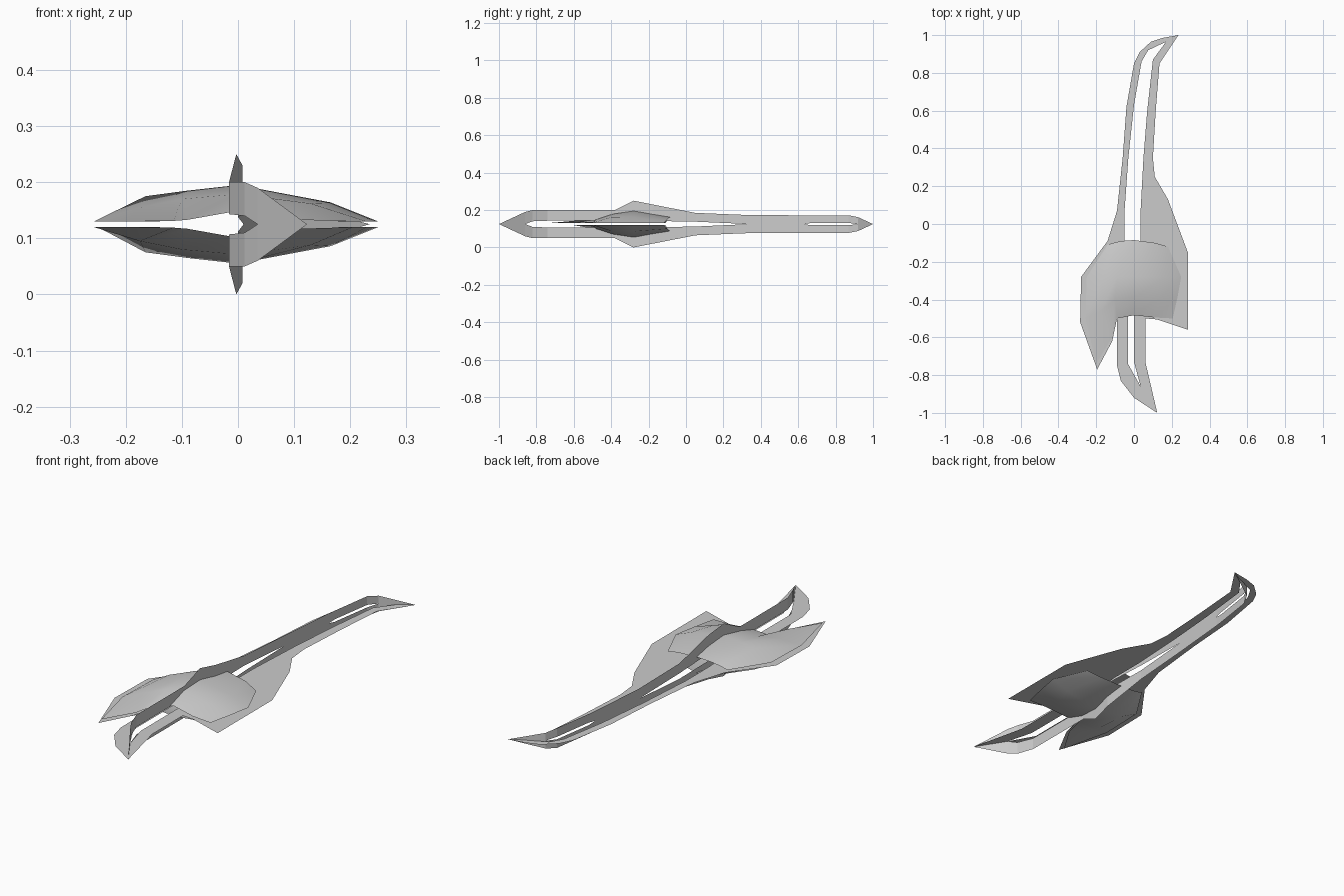
import bpy
import bmesh
import math

MID = 0.125  # height of the symmetry plane

cube = bpy.data.objects.get("Cube")
if cube:
    bpy.data.objects.remove(cube, do_unlink=True)


def make_material(name, rgb):
    material = bpy.data.materials.new(name)
    material.use_nodes = True
    color = (*rgb, 1)
    material.diffuse_color = color
    material.node_tree.nodes["Principled BSDF"].inputs["Base Color"].default_value = color
    return material


hull_grey = make_material("hull grey", (.6, .6, .6))


def finish(bm, name, smooth=False):
    """Turn a bmesh into a named, coloured object."""
    bmesh.ops.remove_doubles(bm, verts=bm.verts, dist=.0005)
    mesh = bpy.data.meshes.new(name)
    bm.to_mesh(mesh)
    bm.free()
    mesh.materials.append(hull_grey)
    obj = bpy.data.objects.new(name, mesh)
    bpy.context.collection.objects.link(obj)
    if smooth:
        bpy.ops.object.select_all(action="DESELECT")
        obj.select_set(True)
        bpy.context.view_layer.objects.active = obj
        bpy.ops.object.shade_smooth_by_angle(angle=math.radians(50))
    return obj


def loft(bm, rows, flip=False):
    """Bridge equal rows of points with quads."""
    grid = [[bm.verts.new(p) for p in row] for row in rows]
    for a, b in zip(grid, grid[1:]):
        for i in range(len(a) - 1):
            quad = [a[i], a[i + 1], b[i + 1], b[i]]
            bm.faces.new(quad[::-1] if flip else quad)


def flat_sheet(name, outer, inner):
    """Thin horizontal sheet between an outer outline and a slot edge."""
    bm = bmesh.new()
    verts = [bm.verts.new((x, y, MID)) for x, y in outer + inner[::-1]]
    face = bm.faces.new(verts)
    face.normal_update()
    if face.normal.z < 0:
        face.normal_flip()
    bmesh.ops.triangulate(bm, faces=[face], ngon_method="EAR_CLIP")
    return finish(bm, name)


# Shared ends of the horizontal blade and of its long slot
nose, tail = (.123, -1), (.235, 1)
slot_front, slot_back = (.035, -.86), (.17, .965)

# Horizontal blade, right half with its swept wing
flat_sheet(
    "right_wing_blade",
    [nose, (0, -.92), (-.07, -.83), (-.09, -.75), (-.09, -.5),
     (-.115, -.62), (-.195, -.77), (-.285, -.52), (-.28, -.28),
     (-.14, -.09), (-.09, .07), (-.06, .35), (-.04, .62), (0, .85),
     (.03, .91), (.09, .965), (.15, .985), tail],
    [slot_front, (-.032, -.74), (-.032, -.45), (-.05, -.1), (-.05, .07),
     (-.03, .35), (0, .63), (.04, .86), (.075, .92), slot_back])

# Horizontal blade, left half with its broad wing
flat_sheet(
    "left_wing_blade",
    [nose, (.06, -.73), (.06, -.5), (.12, -.505), (.285, -.56),
     (.285, -.15), (.18, .13), (.11, .25), (.1, .35), (.115, .6),
     (.135, .85), tail],
    [slot_front, (0, -.73), (0, -.45), (.035, -.1), (.035, .07),
     (.05, .35), (.07, .6), (.1, .87), slot_back])

# Vertical blade stations: y, x, half height, half height of the slot
stations = [
    (-1, .123, 0, 0), (-.86, .035, .065, 0), (-.82, .012, .075, .015),
    (-.74, -.016, .075, .018), (-.38, -.016, .075, .018),
    (-.28, -.003, .125, .018), (-.18, .008, .105, .017),
    (.05, 0, .06, .013), (.34, .01, .048, 0), (.63, .035, .047, 0),
    (.67, .04, .047, .006), (.87, .07, .047, .006), (.92, .095, .037, 0),
    (1, .235, 0, 0),
]
bm = bmesh.new()
for side in (1, -1):
    loft(bm, [[(x, y, MID + side * slot), (x, y, MID + side * half)]
              for y, x, half, slot in stations], flip=side < 0)
bmesh.ops.dissolve_degenerate(bm, dist=.0005, edges=bm.edges)
finish(bm, "vertical_blade")

# Domed shell rows from front to back: x, y, height above the middle
shell_rows = [
    [(-.2, -.74, .005), (-.115, -.6, .006), (-.09, -.5, .008),
     (0, -.483, .024), (.11, -.495, .008), (.205, -.5, .005)],
    [(-.257, -.5, .005), (-.175, -.46, .03), (-.1, -.4, .045),
     (0, -.39, .054), (.13, -.4, .037), (.23, -.39, .005)],
    [(-.25, -.28, .005), (-.165, -.28, .05), (-.09, -.28, .06),
     (0, -.28, .07), (.165, -.28, .039), (.25, -.28, .005)],
    [(-.14, -.11, .005), (-.11, -.1, .02), (-.07, -.09, .032),
     (0, -.085, .038), (.11, -.1, .025), (.18, -.12, .005)],
]
for name, side in (("upper_shell", 1), ("lower_shell", -1)):
    bm = bmesh.new()
    loft(bm, [[(x, y, MID + side * h) for x, y, h in row] for row in shell_rows],
         flip=side < 0)
    finish(bm, name, smooth=True)
